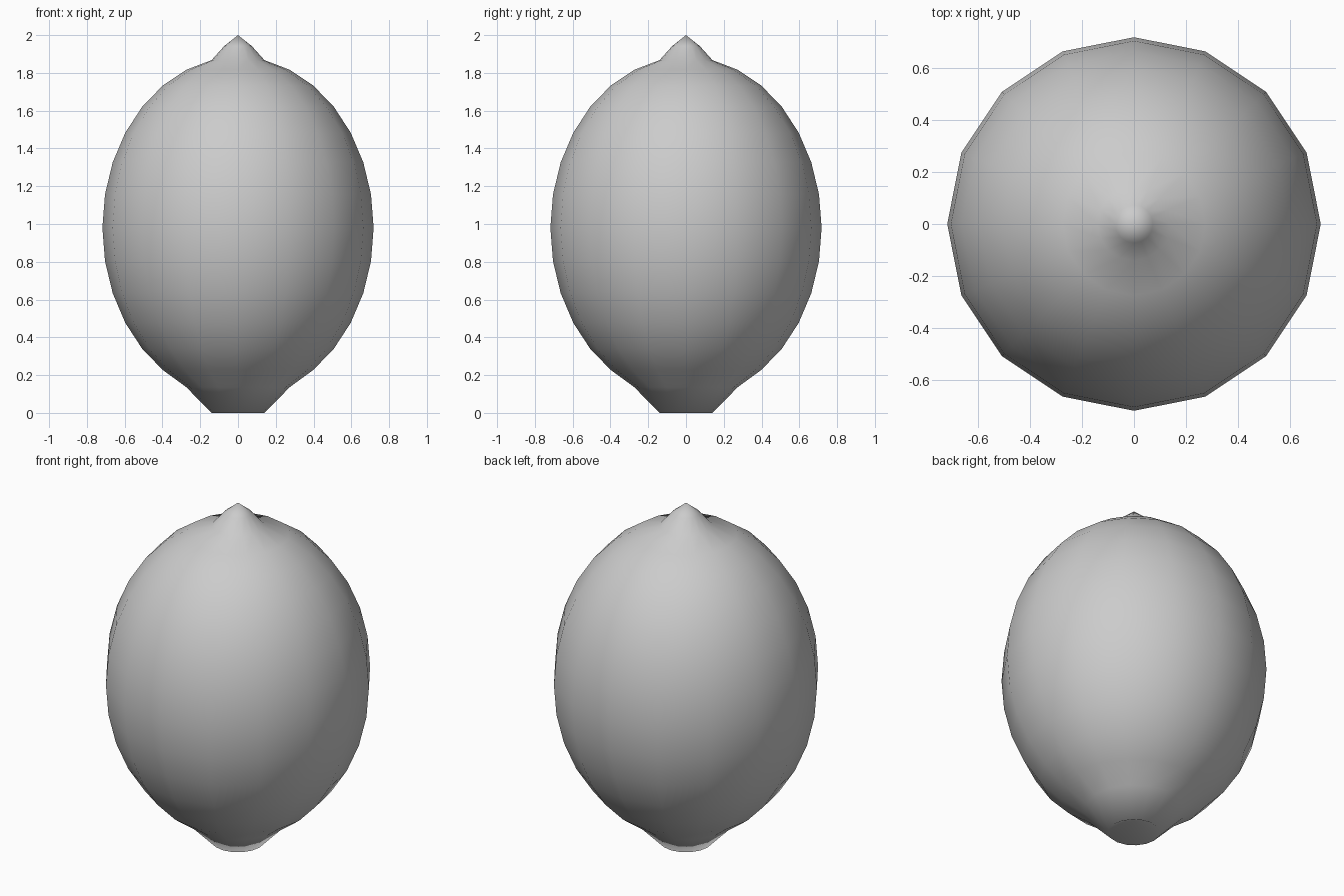
import bpy, bmesh, math

if "Cube" in bpy.data.objects:
    bpy.data.objects.remove(bpy.data.objects["Cube"])

SEGMENTS, RINGS = 16, 16
RADIUS, HALF_HEIGHT, MID_Z = 0.718, 0.905, 0.98

# Profile from stem end to tip: (radius, height) of an egg-like ellipsoid
profile = []
for k in range(1, RINGS):
    a = math.pi * k / RINGS
    profile.append([RADIUS * math.sin(a), MID_Z - HALF_HEIGHT * math.cos(a)])
profile[0][1] = 0.0            # stem end pulled down into a short neck
profile[1][1] = 0.137
profile.append([0.073, 1.942])  # pointed nipple

bm = bmesh.new()
rings = []
for r, z in profile:
    rings.append([bm.verts.new((r * math.cos(2 * math.pi * i / SEGMENTS),
                                r * math.sin(2 * math.pi * i / SEGMENTS), z))
                  for i in range(SEGMENTS)])
dimple = bm.verts.new((0, 0, 0.07))
tip = bm.verts.new((0, 0, 2.0))

# Skin between rings, then close the stem dimple and the tip
for i in range(SEGMENTS):
    j = (i + 1) % SEGMENTS
    for low, high in zip(rings, rings[1:]):
        bm.faces.new((low[i], low[j], high[j], high[i]))
    bm.faces.new((dimple, rings[0][j], rings[0][i]))
    bm.faces.new((rings[-1][i], rings[-1][j], tip))
for f in bm.faces:
    f.smooth = True

mesh = bpy.data.meshes.new("lemon_body")
bm.to_mesh(mesh)
bm.free()
lemon = bpy.data.objects.new("lemon_body", mesh)
bpy.context.collection.objects.link(lemon)
